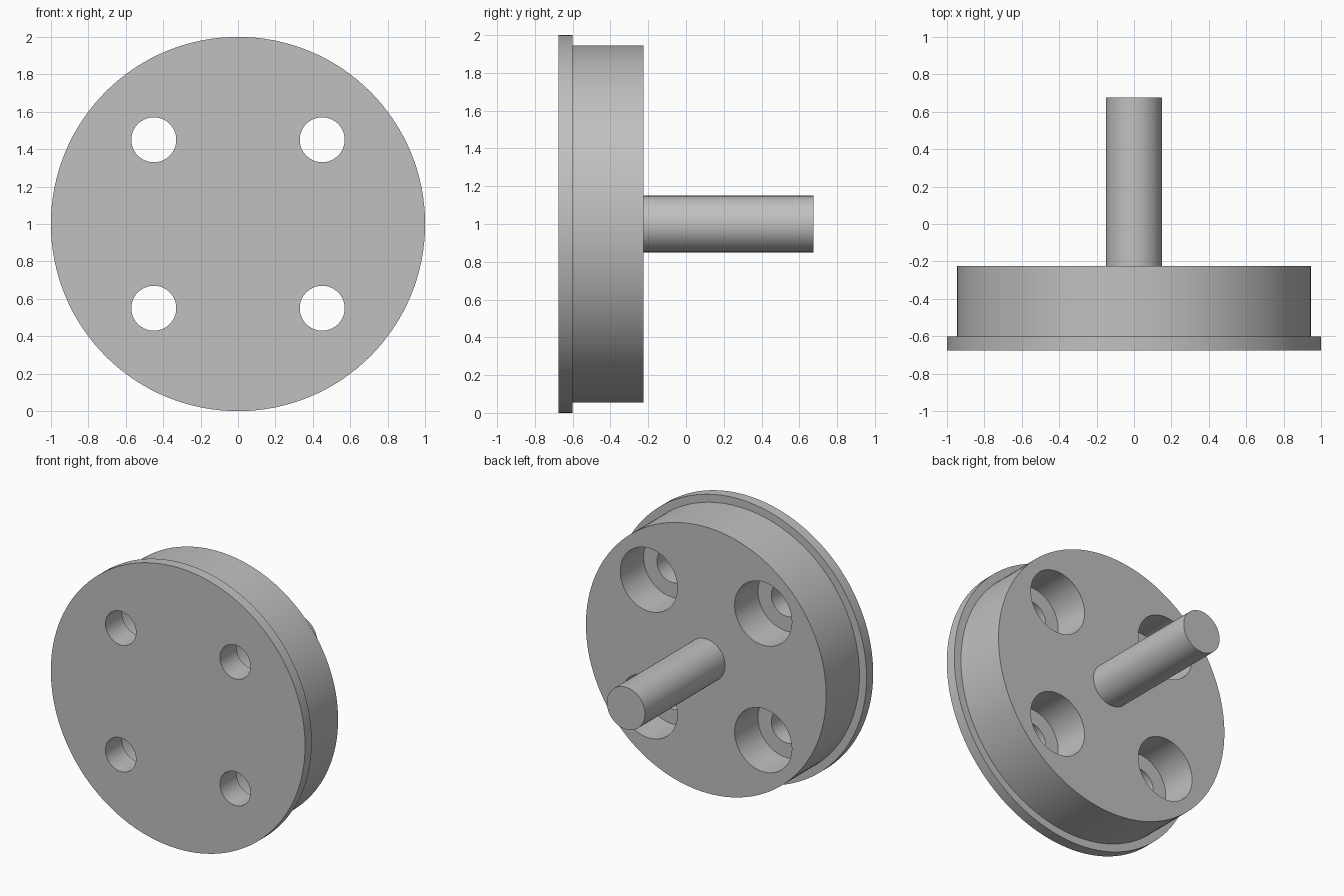
import bpy, bmesh, math

cube = bpy.data.objects.get("Cube")
if cube:
    bpy.data.objects.remove(cube, do_unlink=True)

grey = bpy.data.materials.new("plain grey")
grey.use_nodes = True
colour = (0.53, 0.53, 0.53, 1)
grey.diffuse_color = colour
grey.node_tree.nodes["Principled BSDF"].inputs["Base Color"].default_value = colour

FRONT, STEP, BACK, PIN_END = -0.675, -0.6, -0.225, 0.675
MID = 1.0          # height of the axis
HOLE = 0.45        # hole offset from the axis


def turned(name, profile, centres, sides):
    """Solid turned about the y direction from (radius, y) pairs, once per centre."""
    bm = bmesh.new()
    for cx, cz in centres:
        rings = []
        for r, y in profile:
            angles = [math.tau * i / sides for i in range(sides)]
            rings.append([bm.verts.new((cx + r * math.cos(a), y, cz + r * math.sin(a)))
                          for a in angles])
        for low, high in zip(rings, rings[1:]):
            for i in range(sides):
                j = (i + 1) % sides
                bm.faces.new((low[i], low[j], high[j], high[i]))
        bm.faces.new(rings[0])
        bm.faces.new(rings[-1])
    bmesh.ops.recalc_face_normals(bm, faces=bm.faces)
    mesh = bpy.data.meshes.new(name)
    bm.to_mesh(mesh)
    bm.free()
    mesh.materials.append(grey)
    obj = bpy.data.objects.new(name, mesh)
    bpy.context.collection.objects.link(obj)
    return obj


# Flanged disc and its rear pin
disc = turned("flanged_disc",
              [(1, FRONT), (1, STEP), (0.945, STEP), (0.945, BACK)], [(0, MID)], 128)
pin = turned("rear_pin", [(0.15, BACK - 0.02), (0.15, PIN_END)], [(0, MID)], 64)

# Four through holes, counterbored from the back
SEAT = BACK - 0.2625
centres = [(sx * HOLE, MID + sz * HOLE) for sx in (-1, 1) for sz in (-1, 1)]
cutter = turned("hole_cutter",
                [(0.12, FRONT - 0.1), (0.12, SEAT), (0.225, SEAT), (0.225, BACK + 0.1)],
                centres, 64)
cutter.hide_render = True

cut = disc.modifiers.new("counterbored holes", 'BOOLEAN')
cut.operation = 'DIFFERENCE'
cut.solver = 'EXACT'
cut.object = cutter
bpy.context.view_layer.objects.active = disc
bpy.ops.object.modifier_apply(modifier=cut.name)
bpy.data.objects.remove(cutter, do_unlink=True)

# Smooth round walls with sharp rims
bpy.ops.object.select_all(action='DESELECT')
for obj in (disc, pin):
    obj.select_set(True)
bpy.ops.object.shade_smooth_by_angle(angle=math.radians(30))
